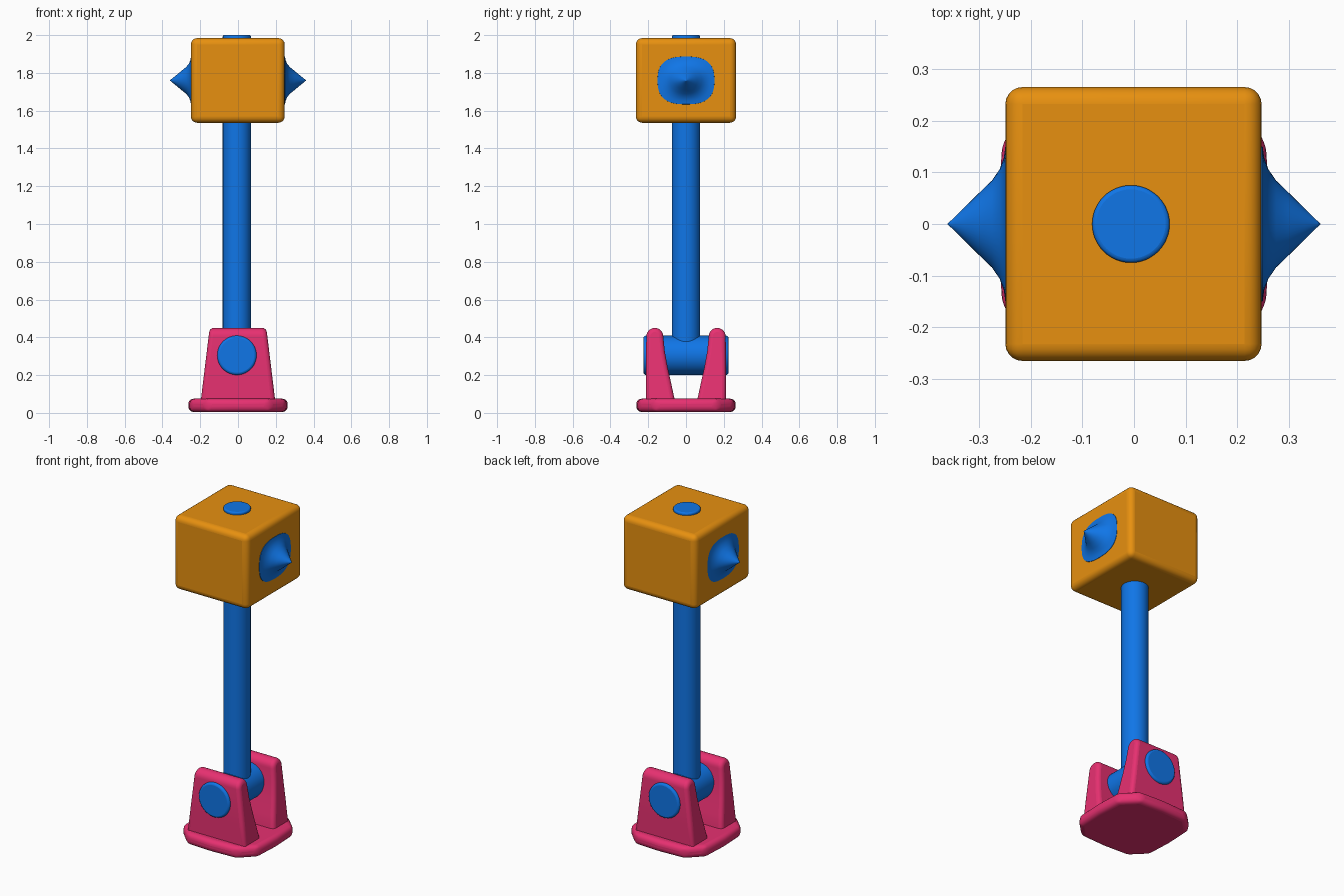
import bpy, bmesh, math
from mathutils import Matrix, Vector

if "Cube" in bpy.data.objects:
    bpy.data.objects.remove(bpy.data.objects["Cube"], do_unlink=True)


def material(name, rgb):
    m = bpy.data.materials.new(name)
    m.use_nodes = True
    m.diffuse_color = (*rgb, 1)
    m.node_tree.nodes["Principled BSDF"].inputs["Base Color"].default_value = (*rgb, 1)
    return m


BLUE = material("blue", (0.005, 0.18, 0.8))
ORANGE = material("orange", (0.8, 0.28, 0.005))
PINK = material("pink", (0.8, 0.03, 0.165))


def finish(name, bm, mat, bevel=0, segments=4):
    """Turn a bmesh into a smooth shaded object with optional rounded edges."""
    bmesh.ops.recalc_face_normals(bm, faces=bm.faces)
    mesh = bpy.data.meshes.new(name)
    bm.to_mesh(mesh)
    bm.free()
    mesh.materials.append(mat)
    ob = bpy.data.objects.new(name, mesh)
    bpy.context.collection.objects.link(ob)
    if bevel:
        mod = ob.modifiers.new("rounding", "BEVEL")
        mod.width, mod.segments = bevel, segments
        mod.limit_method, mod.angle_limit = "ANGLE", math.radians(40)
        mod.use_clamp_overlap = False
    bpy.ops.object.select_all(action="DESELECT")
    bpy.context.view_layer.objects.active = ob
    ob.select_set(True)
    bpy.ops.object.shade_smooth_by_angle(angle=math.radians(35))
    return ob


def cylinder(name, radius, start, end, bevel):
    bm = bmesh.new()
    axis = Vector(end) - Vector(start)
    turn = Vector((0, 0, 1)).rotation_difference(axis).to_matrix().to_4x4()
    place = Matrix.Translation((Vector(start) + Vector(end)) / 2) @ turn
    bmesh.ops.create_cone(bm, cap_ends=True, segments=48, radius1=radius,
                          radius2=radius, depth=axis.length, matrix=place)
    return finish(name, bm, BLUE, bevel, 3)


def prism(points, offset):
    """Extrude a closed outline along an offset vector."""
    bm = bmesh.new()
    face = bm.faces.new([bm.verts.new(p) for p in points])
    new = bmesh.ops.extrude_face_region(bm, geom=[face])["geom"]
    bmesh.ops.translate(bm, vec=offset, verts=[v for v in new if isinstance(v, bmesh.types.BMVert)])
    return bm


# Base plate with clipped corners and a round rim
quarter = [(0.263, 0), (0.255, 0.165), (0.165, 0.255)]
outline = []
for turn in range(4):
    rot = Matrix.Rotation(turn * math.pi / 2, 3, "Z")
    outline += [rot @ Vector((x, y, 0.005)) for x, y in quarter]
finish("base_plate", prism(outline, (0, 0, 0.07)), PINK, 0.028, 5)

# Two tapered bracket arms
side = [(0.213, 0.04), (0.213, 0.2), (0.21, 0.405)]
side += [(0.165 + 0.045 * math.cos(a), 0.405 + 0.045 * math.sin(a))
         for a in (math.pi * i / 12 for i in range(1, 12))]
side += [(0.12, 0.405), (0.113, 0.33), (0.097, 0.24), (0.077, 0.15), (0.062, 0.08), (0.06, 0.04)]
for name, s in (("front_arm", -1), ("back_arm", 1)):
    bm = prism([(-1, s * y, z) for y, z in side], (2, 0, 0))
    for v in bm.verts:
        v.co.x *= 0.2 - 0.122 * (v.co.z - 0.04)
    finish(name, bm, PINK, 0.022)

# Hinge pin and pole
cylinder("hinge_pin", 0.104, (-0.006, -0.225, 0.305), (-0.006, 0.225, 0.305), 0.012)
cylinder("pole", 0.075, (-0.006, 0, 0.28), (-0.006, 0, 2), 0.008)

# Rounded block head
bm = bmesh.new()
bmesh.ops.create_cube(bm, size=1)
bmesh.ops.scale(bm, vec=(0.496, 0.53, 0.448), verts=bm.verts)
bmesh.ops.translate(bm, vec=(-0.001, 0, 1.76), verts=bm.verts)
finish("block_head", bm, ORANGE, 0.033, 5)

# Flared spikes: rounded oval foot narrowing to a point (reach, radius, squareness)
rings = [(0.235, 0.153, 2.7), (0.249, 0.15, 2.7), (0.252, 0.128, 2.5), (0.26, 0.106, 2.3),
         (0.275, 0.084, 2.1), (0.3, 0.06, 2), (0.33, 0.03, 2), (0.355, 0.006, 2)]
COUNT = 48
for name, s in (("left_spike", 1), ("right_spike", -1)):
    bm = bmesh.new()
    loops = []
    for reach, r, power in rings:
        loop = []
        for i in range(COUNT):
            a = math.tau * i / COUNT
            c, d = math.cos(a), math.sin(a)
            k = r / (abs(c) ** power + abs(d) ** power) ** (1 / power)
            loop.append(bm.verts.new((s * reach, k * c, 1.76 + 0.84 * k * d)))
        loops.append(loop)
    tip = bm.verts.new((s * 0.361, 0, 1.76))
    bm.faces.new(loops[0])
    for i in range(COUNT):
        j = (i + 1) % COUNT
        for a, b in zip(loops, loops[1:]):
            bm.faces.new((a[i], a[j], b[j], b[i]))
        bm.faces.new((loops[-1][i], loops[-1][j], tip))
    finish(name, bm, BLUE)
